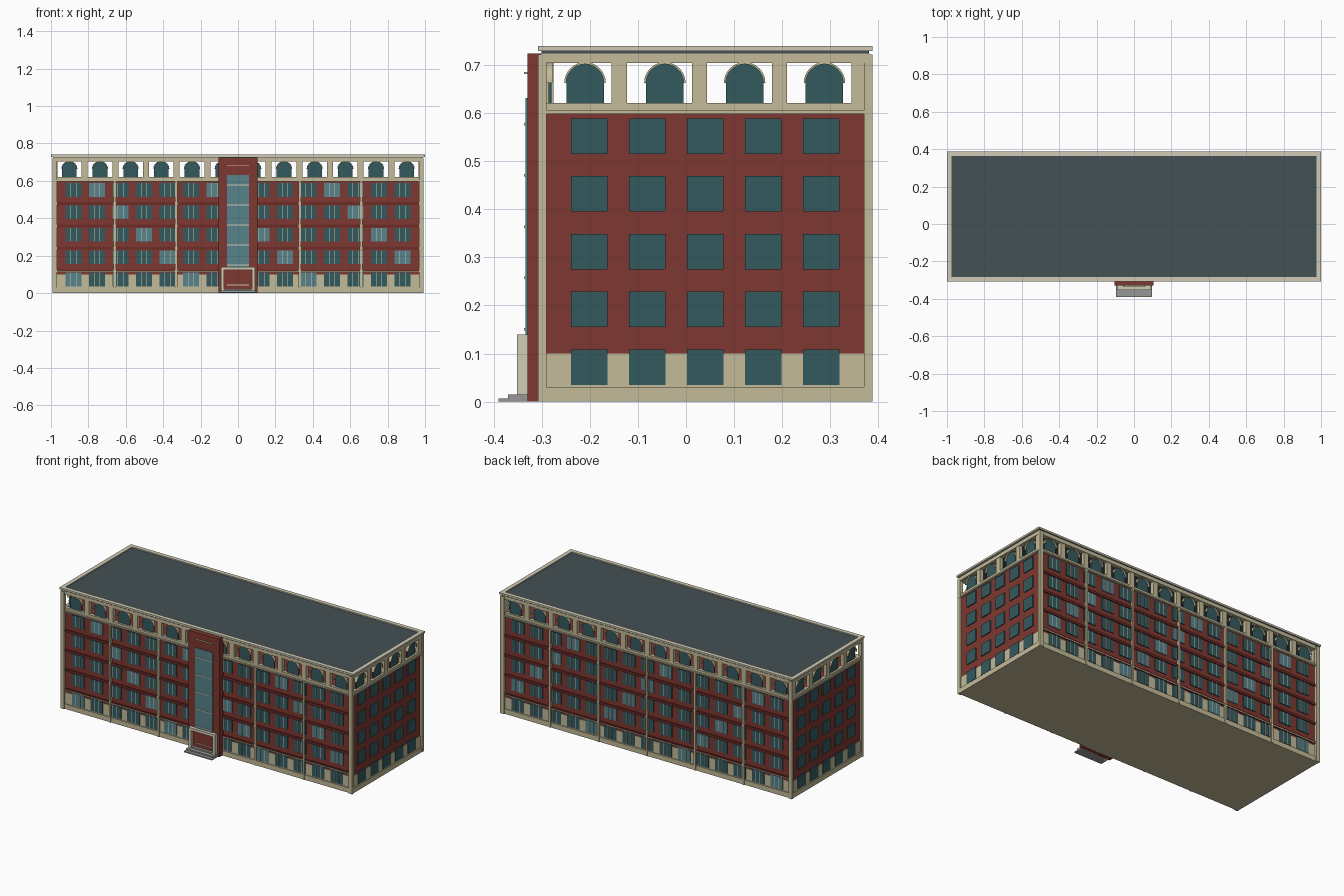
import bpy, bmesh
from math import sin, cos, pi

if "Cube" in bpy.data.objects:
    bpy.data.objects.remove(bpy.data.objects["Cube"])

CY = 0.04            # centre of the main block in y
HD, HW = 0.333, 0.98  # half depth and half width of the brick block


def material(name, r, g, b):
    m = bpy.data.materials.new(name)
    m.diffuse_color = [(c / 255) ** 2.2 for c in (r, g, b)] + [1]
    m.use_nodes = True
    m.node_tree.nodes["Principled BSDF"].inputs["Base Color"].default_value = m.diffuse_color
    return m


BRICK = material("brick", 126, 58, 52)
DARK = material("dark_brick", 108, 48, 44)
STONE = material("stone", 194, 185, 152)
TRIM = material("trim", 208, 202, 180)
GLASS = material("glass", 55, 90, 95)
LIGHT = material("light_glass", 88, 130, 138)
ROOF = material("roof", 70, 82, 84)
STEP = material("step", 150, 150, 148)


def finish(name, bm, mat):
    bmesh.ops.recalc_face_normals(bm, faces=bm.faces)
    me = bpy.data.meshes.new(name)
    bm.to_mesh(me)
    bm.free()
    me.materials.append(mat)
    ob = bpy.data.objects.new(name, me)
    bpy.context.collection.objects.link(ob)


def boxes(name, items, mat):
    """Each item is a box: x0, x1, y0, y1, z0, z1."""
    bm = bmesh.new()
    for x0, x1, y0, y1, z0, z1 in items:
        vs = bmesh.ops.create_cube(bm, size=1)["verts"]
        for v in vs:
            v.co = ((x0 + x1) / 2 + v.co.x * abs(x1 - x0),
                    (y0 + y1) / 2 + v.co.y * abs(y1 - y0),
                    (z0 + z1) / 2 + v.co.z * abs(z1 - z0))
    finish(name, bm, mat)


def ring(hx, hy, t, z0, z1):
    """Four boxes forming a rectangular frame of thickness t."""
    out = []
    for s in (-1, 1):
        out.append((-hx, hx, CY + s * (hy - t), CY + s * hy, z0, z1))
        out.append((s * (hx - t), s * hx, CY - hy + t, CY + hy - t, z0, z1))
    return out


def long_box(s, u, w, d0, d1, z0, z1):   # box on the front/back facade
    return (u - w / 2, u + w / 2, CY + s * d0, CY + s * d1, z0, z1)


def side_box(s, u, w, d0, d1, z0, z1):   # box on the left/right facade
    return (s * d0, s * d1, u - w / 2, u + w / 2, z0, z1)


def prism(bm, pts, place, d0, d1):
    a = [bm.verts.new(place(u, d0, z)) for u, z in pts]
    b = [bm.verts.new(place(u, d1, z)) for u, z in pts]
    bm.faces.new(a)
    bm.faces.new(b[::-1])
    n = len(pts)
    for i in range(n):
        bm.faces.new((a[i], b[i], b[(i + 1) % n], a[(i + 1) % n]))


# Main block, base and plinth
boxes("brick_body", [(-HW, HW, CY - HD, CY + HD, 0.01, 0.6)], BRICK)
boxes("stone_base", [(-.983, .983, CY - .336, CY + .336, 0, 0.1)], STONE)
boxes("plinth", ring(.99, .342, .02, 0, 0.03), STONE)

# Corner pillars and facade pilasters
boxes("corner_pillars", [(sx * .968, sx * .992, CY + sy * .330, CY + sy * .348, 0, .722)
                         for sx in (-1, 1) for sy in (-1, 1)], STONE)
boxes("pilasters", [long_box(s, i * .329, .013, .32, .346, 0, .6)
                    for s in (-1, 1) for i in range(-2, 3)], STONE)

# Brick bands between floors and the thin stone course over the base
boxes("brick_bands", [(-.975, .975, CY + s * .325, CY + s * .340, z, z + .014)
                      for s in (-1, 1) for z in (.112, .232, .352, .472)], DARK)
boxes("stone_course", [(-.975, .975, CY + s * .325, CY + s * .342, .113, .119)
                       for s in (-1, 1)], STONE)

# Rectangular windows, with a diagonal pattern of lighter panes
dark, light, bars = [], [], []
for r in range(5):
    z0 = .035 + .12 * r
    z1 = z0 + .074
    for s in (-1, 1):
        for i in range(15):
            u = (i - 7) * .1257
            target = light if (i + r) % 5 == 0 else dark
            target.append(long_box(s, u, .084, .325, .338, z0, z1))
            for k in (-.014, .014):
                bars.append(long_box(s, u + k, .003, .33, .340, z0, z1))
        for i in range(5):
            dark.append(side_box(s, CY + (i - 2) * .1205, .076, .975, .986, z0, z1))
boxes("windows", dark, GLASS)
boxes("light_windows", light, LIGHT)
boxes("window_mullions", bars, TRIM)

# Open top-floor arcade: rails and piers
boxes("arcade_lower_rail", ring(.988, .338, .022, .598, .621), STONE)
boxes("arcade_ledge", ring(.993, .345, .02, .598, .606), STONE)
boxes("arcade_upper_rail", ring(.990, .342, .026, .704, .724), STONE)
piers = []
for s in (-1, 1):
    piers += [long_box(s, i * .164, .032, .316, .338, .62, .705) for i in range(-5, 6)]
    piers += [side_box(s, .028 + i * .1665, .032, .966, .988, .62, .705) for i in (-1, 0, 1)]
    piers.append(side_box(s, .358, .028, .966, .988, .62, .705))
boxes("arcade_piers", piers, STONE)

# Arched panes and their stone arch rings
panes, arches = bmesh.new(), bmesh.new()
N = 16
for s in (-1, 1):
    spots = [((i - 5.5) * .164, .323,
              lambda u, d, z, s=s: (u, CY + s * d, z)) for i in range(12)]
    spots += [(.039 + (i - 1.5) * .166, .973,
               lambda u, d, z, s=s: (s * d, u, z)) for i in range(4)]
    for c, d, place in spots:
        arc = [(cos(pi * k / N), sin(pi * k / N)) for k in range(N + 1)]
        zc, ra, rb = .663, .039, .043
        pts = [(c - ra, .620), (c + ra, .620)] + [(c + ra * x, zc + ra * y) for x, y in arc]
        prism(panes, pts, place, d - .003, d + .003)
        pts = [(c + rb * x, zc + rb * y) for x, y in arc]
        pts += [(c + ra * x, zc + ra * y) for x, y in arc[::-1]]
        prism(arches, pts, place, d - .005, d + .014)
finish("arched_panes", panes, GLASS)
finish("arch_rings", arches, STONE)

# Roof slab and parapet
boxes("roof", [(-.988, .988, CY - .341, CY + .341, .722, .733)], ROOF)
boxes("parapet", ring(1.0, .348, .025, .729, .74), TRIM)

# Entrance tower with tall glazing
boxes("tower", [(-.105, .105, -.33, -.29, 0, .724)], BRICK)
boxes("tower_glass", [(-.06, .06, -.334, -.325, .13, .632)], LIGHT)
boxes("tower_bars", [(-.06, .06, -.337, -.326, .042 + i * .1065, .047 + i * .1065)
                     for i in range(7)], TRIM)

# Entrance surround and steps
boxes("entrance_frame", [(-.09, -.074, -.352, -.325, 0, .14),
                         (.074, .09, -.352, -.325, 0, .14),
                         (-.09, .09, -.352, -.325, .124, .14)], TRIM)
boxes("steps", [(-.095, .095, -.39, -.325, 0, .007),
                (-.095, .095, -.37, -.325, .007, .015),
                (-.09, .09, -.347, -.325, .015, .023)], STEP)
